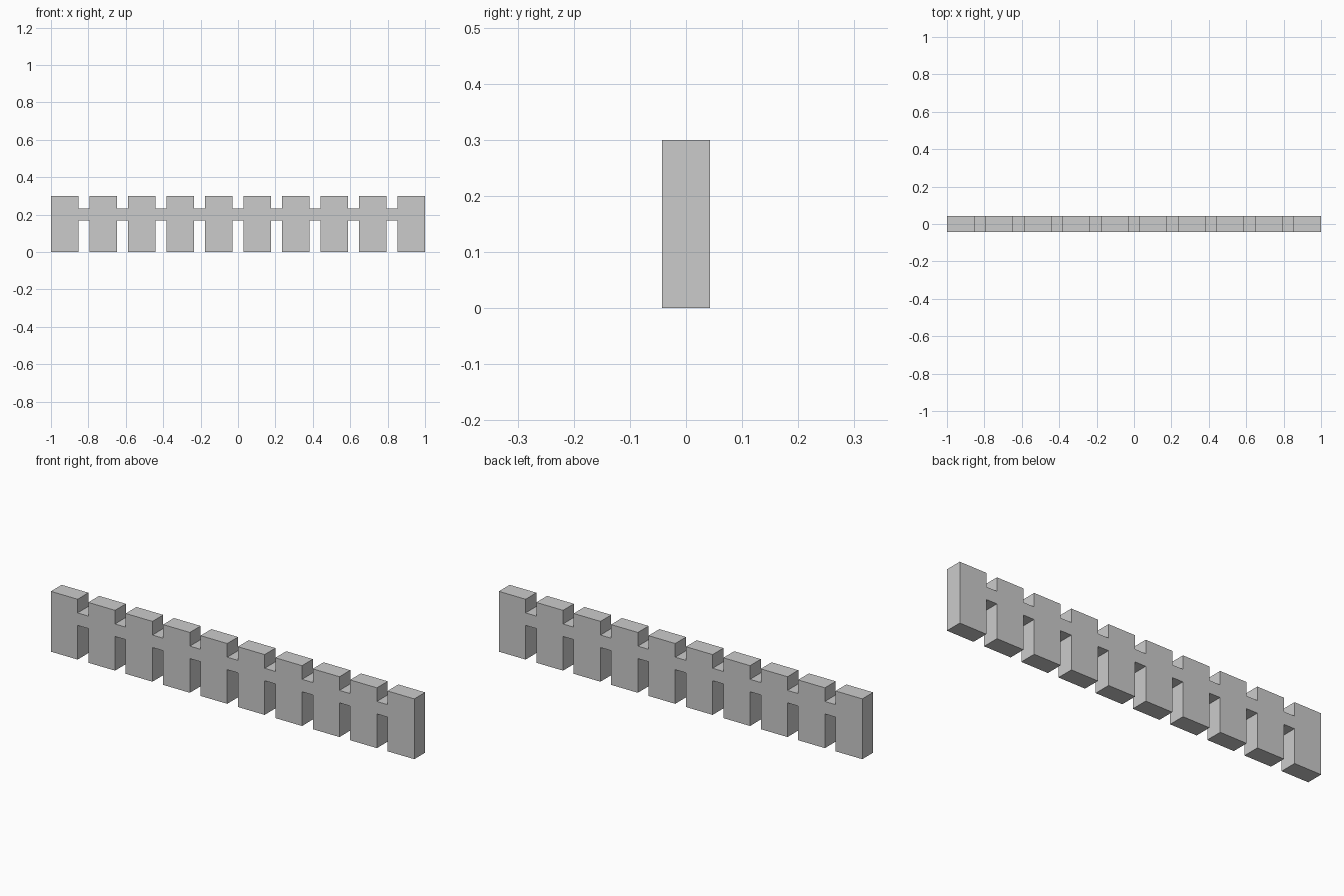
import bpy
import bmesh

if "Cube" in bpy.data.objects:
    bpy.data.objects.remove(bpy.data.objects["Cube"])

COUNT = 10
LENGTH, DEPTH, HEIGHT = 2.0, 0.085, 0.3
UNIT = LENGTH / (COUNT * 5 + (COUNT - 1) * 2)   # block : gap = 5 : 2
BLOCK, PITCH = 5 * UNIT, 7 * UNIT
RAIL_LOW, RAIL_HIGH = 0.17, 0.232


def comb_edge(outer, rail):
    """Outline points, left to right, dipping to the rail between blocks."""
    pts = []
    for i in range(COUNT):
        x0 = -LENGTH / 2 + i * PITCH
        x1 = x0 + BLOCK
        if i > 0:
            pts.append((x0, rail))
        pts += [(x0, outer), (x1, outer)]
        if i < COUNT - 1:
            pts.append((x1, rail))
    return pts


# One outline: lower edge left to right, upper edge back again
outline = comb_edge(0.0, RAIL_LOW) + comb_edge(HEIGHT, RAIL_HIGH)[::-1]

# Extrude the outline through the depth
bm = bmesh.new()
face = bm.faces.new([bm.verts.new((x, -DEPTH / 2, z)) for x, z in outline])
result = bmesh.ops.extrude_face_region(bm, geom=[face], use_keep_orig=True)
moved = [v for v in result["geom"] if isinstance(v, bmesh.types.BMVert)]
bmesh.ops.translate(bm, verts=moved, vec=(0, DEPTH, 0))
bmesh.ops.recalc_face_normals(bm, faces=bm.faces[:])

mesh = bpy.data.meshes.new("slotted_fence")
bm.to_mesh(mesh)
bm.free()
fence = bpy.data.objects.new("slotted_fence", mesh)
bpy.context.collection.objects.link(fence)
